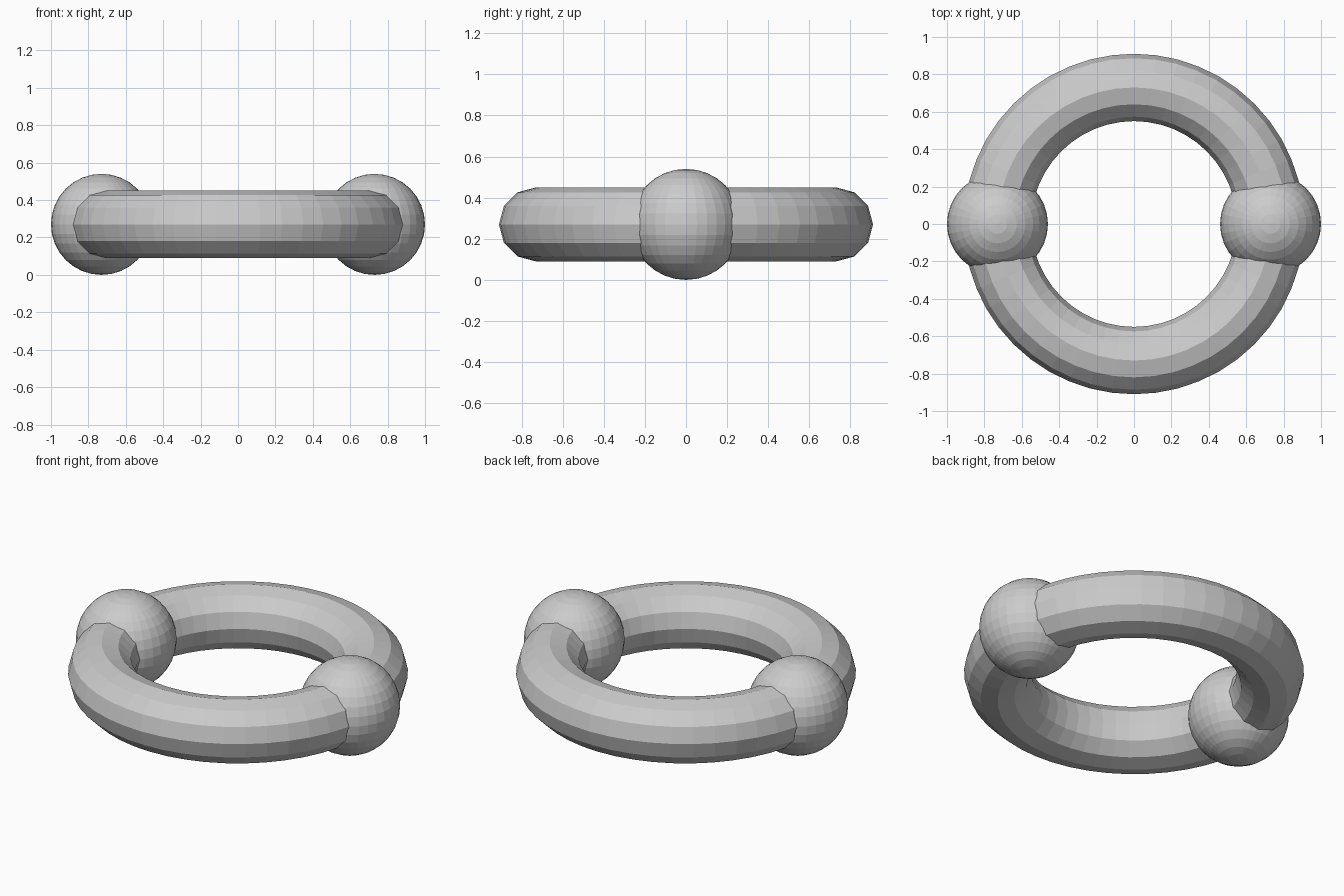
import bpy

if "Cube" in bpy.data.objects:
    bpy.data.objects.remove(bpy.data.objects["Cube"])

RING_R, TUBE_R, BALL_R = 0.73, 0.18, 0.27

# single grey metal colour
grey = bpy.data.materials.new("plain grey")
grey.diffuse_color = (0.6, 0.6, 0.6, 1.0)
grey.use_nodes = True
grey.node_tree.nodes["Principled BSDF"].inputs["Base Color"].default_value = grey.diffuse_color


def finish(name):
    obj = bpy.context.object
    obj.name = name
    obj.data.materials.clear()
    obj.data.materials.append(grey)
    return obj


# flat-shaded ring lying level
bpy.ops.mesh.primitive_torus_add(
    major_radius=RING_R, minor_radius=TUBE_R,
    major_segments=48, minor_segments=12, location=(0, 0, BALL_R))
finish("ring")

# a ball threaded on each side of the ring
for side, name in ((-1, "left_ball"), (1, "right_ball")):
    bpy.ops.mesh.primitive_uv_sphere_add(
        segments=32, ring_count=16, radius=BALL_R,
        location=(side * RING_R, 0, BALL_R))
    finish(name)
